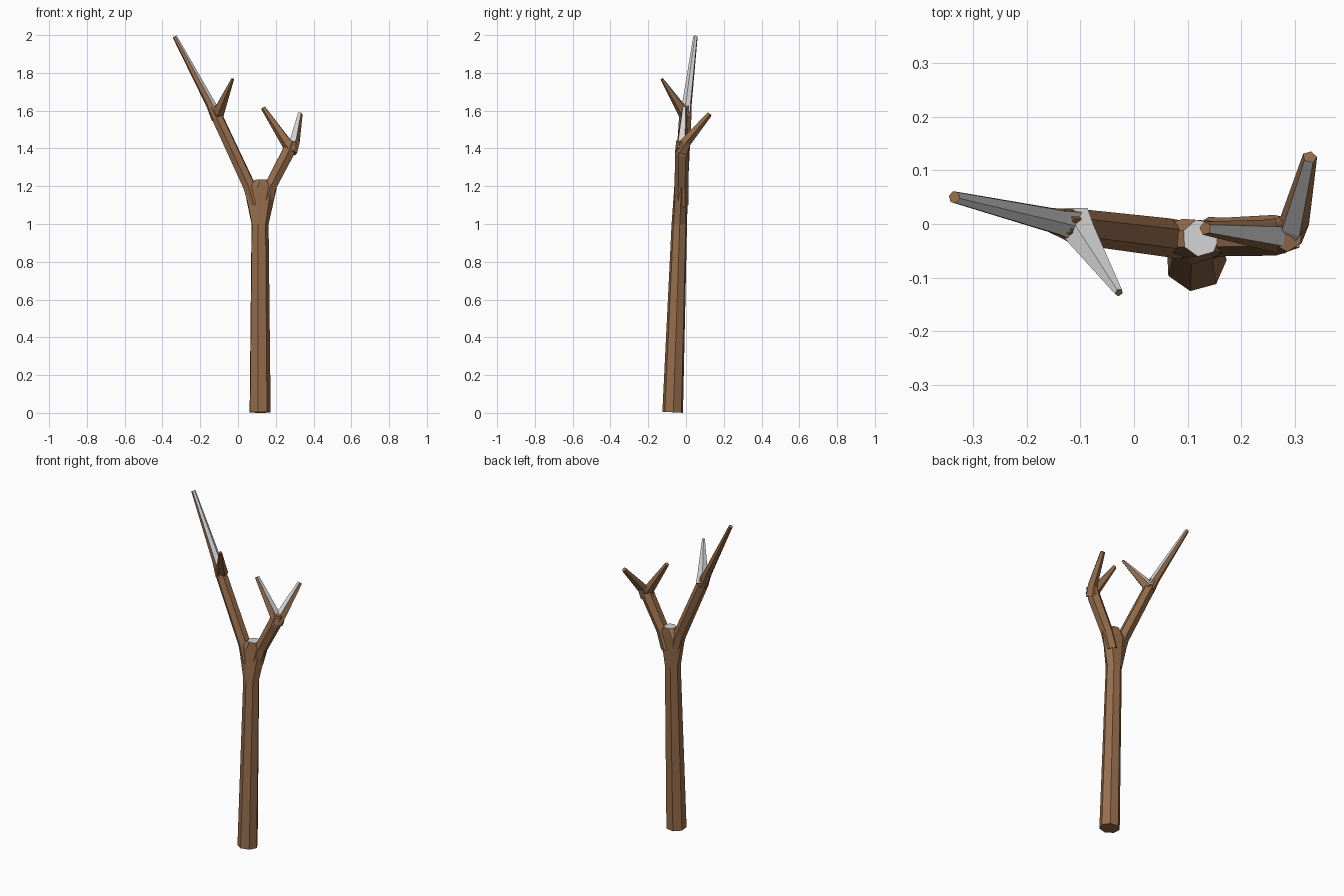
import bpy
import bmesh
import math
from mathutils import Vector

cube = bpy.data.objects.get("Cube")
if cube:
    bpy.data.objects.remove(cube)


def material(name, rgb):
    mat = bpy.data.materials.new(name)
    mat.use_nodes = True
    mat.diffuse_color = (*rgb, 1)
    mat.node_tree.nodes["Principled BSDF"].inputs["Base Color"].default_value = (*rgb, 1)
    return mat


BARK = material("brown bark", (0.31, 0.155, 0.072))
SNOW = material("pale grey snow", (0.66, 0.66, 0.66))


def loft(name, rings, snow=2.0, snowy_cap=False):
    """Skin a list of vertex rings; side faces turned up more than 'snow' go pale."""
    bm = bmesh.new()
    loops = [[bm.verts.new(p) for p in ring] for ring in rings]
    n = len(loops[0])
    sides = [bm.faces.new((a[i], a[(i + 1) % n], b[(i + 1) % n], b[i]))
             for a, b in zip(loops, loops[1:]) for i in range(n)]
    bm.faces.new(loops[0][::-1])
    cap = bm.faces.new(loops[-1])
    bmesh.ops.recalc_face_normals(bm, faces=bm.faces)
    bm.normal_update()
    for face in sides:
        face.material_index = int(face.normal.z > snow)
    cap.material_index = int(snowy_cap)
    mesh = bpy.data.meshes.new(name)
    bm.to_mesh(mesh)
    bm.free()
    mesh.materials.append(BARK)
    mesh.materials.append(SNOW)
    obj = bpy.data.objects.new(name, mesh)
    bpy.context.scene.collection.objects.link(obj)


def branch(name, path, sides=6, snow=2.0, turn=0.0):
    """Tapered tube along (x, y, z, radius) points, first corner facing upward."""
    points = [Vector(p[:3]) for p in path]
    rings = []
    for i, p in enumerate(points):
        before, after = points[max(i - 1, 0)], points[min(i + 1, len(points) - 1)]
        axis = (after - before).normalized()
        up = (Vector((0, 0, 1)) - axis * axis.z).normalized()
        side = axis.cross(up)
        angles = [turn + math.tau * k / sides for k in range(sides)]
        rings.append([p + path[i][3] * (up * math.cos(a) + side * math.sin(a))
                      for a in angles])
    loft(name, rings, snow)


# Leaning seven-sided trunk, flared into the fork with a snowy seat
def trunk_ring(x, y, z, rx, ry, slope=0.0):
    angles = [math.radians(-100) + math.tau * k / 7 for k in range(7)]
    return [(x + rx * math.cos(a), y + ry * math.sin(a), z - slope * ry * math.sin(a))
            for a in angles]


loft("trunk", [
    trunk_ring(0.115, -0.07, 0.003, 0.058, 0.056, 0.05),
    trunk_ring(0.115, -0.035, 1.0, 0.047, 0.042),
    trunk_ring(0.115, -0.026, 1.19, 0.09, 0.037),
    trunk_ring(0.125, -0.026, 1.235, 0.035, 0.035),
], snowy_cap=True)

# Tall branch on the right side with its forward twig
branch("right_limb", [(0.09, -0.03, 1.1, 0.036), (0.06, -0.025, 1.2, 0.036),
                      (-0.112, -0.004, 1.57, 0.033), (-0.135, 0.002, 1.62, 0.026)],
       turn=math.pi / 6)
branch("right_limb_tip", [(-0.108, -0.004, 1.56, 0.034), (-0.145, 0.005, 1.635, 0.026),
                          (-0.335, 0.05, 1.992, 0.012)], snow=0.3)
branch("right_twig", [(-0.112, 0.005, 1.565, 0.036), (-0.095, -0.025, 1.61, 0.03),
                      (-0.028, -0.128, 1.768, 0.008)], sides=5, snow=0.3)

# Short branch on the left side, splitting into two twigs
branch("left_limb", [(0.14, -0.025, 1.1, 0.038), (0.172, -0.024, 1.2, 0.036),
                     (0.263, -0.021, 1.375, 0.038), (0.285, -0.02, 1.44, 0.032)],
       turn=math.pi / 6)
branch("left_inner_twig", [(0.285, -0.022, 1.39, 0.036), (0.255, -0.021, 1.435, 0.03),
                           (0.133, -0.008, 1.616, 0.013)], sides=5, snow=0.3,
       turn=math.pi / 5)
branch("left_back_twig", [(0.28, -0.022, 1.38, 0.036), (0.298, 0.0, 1.435, 0.029),
                          (0.328, 0.125, 1.582, 0.014)], sides=5, snow=0.3,
       turn=math.pi / 5)
